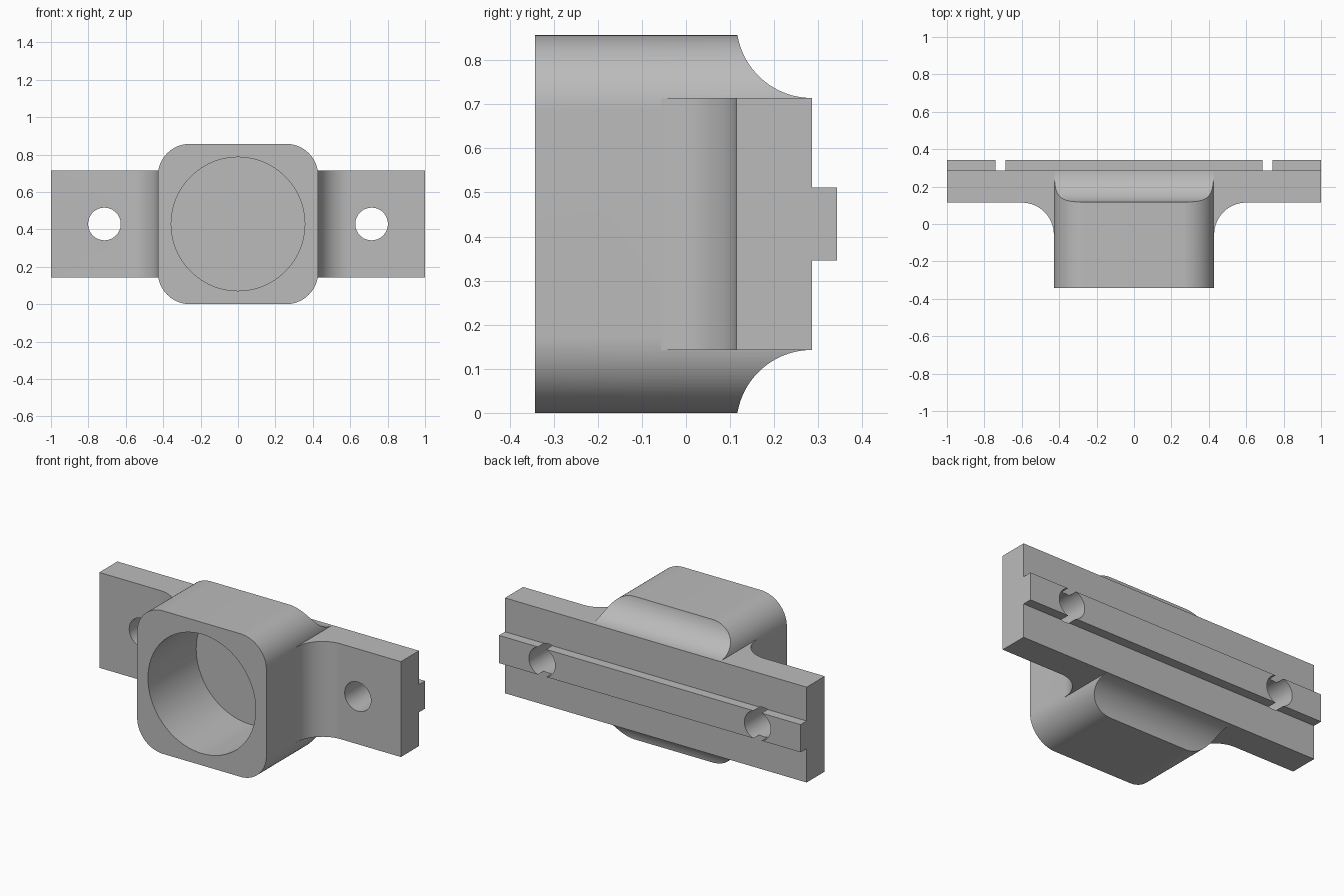
import bpy
import bmesh
from math import cos, sin, pi, radians
from mathutils import Vector

U = 2 / 70          # one design unit; the bracket is 70 wide
MID = 15            # height of the centre line

cube = bpy.data.objects.get("Cube")
if cube:
    bpy.data.objects.remove(cube)

grey = bpy.data.materials.new("plain_grey")
grey.use_nodes = True
grey.diffuse_color = (0.5, 0.5, 0.5, 1)
grey.node_tree.nodes["Principled BSDF"].inputs["Base Color"].default_value = (0.5, 0.5, 0.5, 1)


def arc(cx, cy, r, start, end, steps=24):
    angles = [radians(start + (end - start) * i / steps) for i in range(steps + 1)]
    return [(cx + r * cos(a), cy + r * sin(a)) for a in angles]


def extrude(name, profile, axis, lo, hi):
    """Extrude a 2D profile along an axis: profile is (y,z), (x,z) or (x,y)."""
    place = {"x": lambda a, b: (lo, a, b),
             "y": lambda a, b: (a, lo, b),
             "z": lambda a, b: (a, b, lo)}[axis]
    step = Vector([(hi - lo) * U if axis == k else 0 for k in "xyz"])
    bm = bmesh.new()
    face = bm.faces.new([bm.verts.new(Vector(place(a, b)) * U) for a, b in profile])
    grown = bmesh.ops.extrude_face_region(bm, geom=[face])["geom"]
    bmesh.ops.translate(bm, vec=step, verts=[v for v in grown if isinstance(v, bmesh.types.BMVert)])
    bmesh.ops.recalc_face_normals(bm, faces=bm.faces)
    mesh = bpy.data.meshes.new(name)
    bm.to_mesh(mesh)
    bm.free()
    mesh.materials.append(grey)
    ob = bpy.data.objects.new(name, mesh)
    bpy.context.collection.objects.link(ob)
    return ob


def circle(cx, cy, r, steps=96):
    return arc(cx, cy, r, 0, 360, steps)[:-1]


def combine(target, other, operation):
    mod = target.modifiers.new(operation.title(), "BOOLEAN")
    mod.operation = operation
    mod.solver = "EXACT"
    mod.object = other
    bpy.context.view_layer.objects.active = target
    bpy.ops.object.modifier_apply(modifier=mod.name)
    bpy.data.objects.remove(other)


# Housing: rounded square block, scooped along its top and bottom rear edges
corners = []
for sx, sz, start in ((1, 1, 0), (-1, 1, 90), (-1, -1, 180), (1, -1, 270)):
    corners += arc(9 * sx, MID + 9 * sz, 6, start, start + 90)
bracket = extrude("bracket", corners, "y", -12, 10)
for side in (-1, 1):
    scoop = extrude("scoop", circle(10, MID + 16 * side, 6), "x", -20, 20)
    combine(bracket, scoop, "DIFFERENCE")

# Mounting plate with concave fillets running into the housing sides
right = [(35, 10), (35, 4)] + arc(21, -2, 6, 90, 180) + [(14, -2)]
left = [(-x, y) for x, y in reversed(right)]
combine(bracket, extrude("plate", right + left, "z", 5, 25), "UNION")

# Locating rail along the back
rail = [(-35, MID - 2.9), (35, MID - 2.9), (35, MID + 2.9), (-35, MID + 2.9)]
combine(bracket, extrude("rail", rail, "y", 9, 12), "UNION")

# Blind bore in the front and two through holes
combine(bracket, extrude("bore", circle(0, MID, 12.5), "y", -14, 4), "DIFFERENCE")
for side in (-1, 1):
    hole = extrude("hole", circle(25 * side, MID, 3.05), "y", 0, 14)
    combine(bracket, hole, "DIFFERENCE")

bpy.ops.object.select_all(action="DESELECT")
bracket.select_set(True)
bpy.context.view_layer.objects.active = bracket
bpy.ops.object.shade_smooth_by_angle(angle=radians(25))
